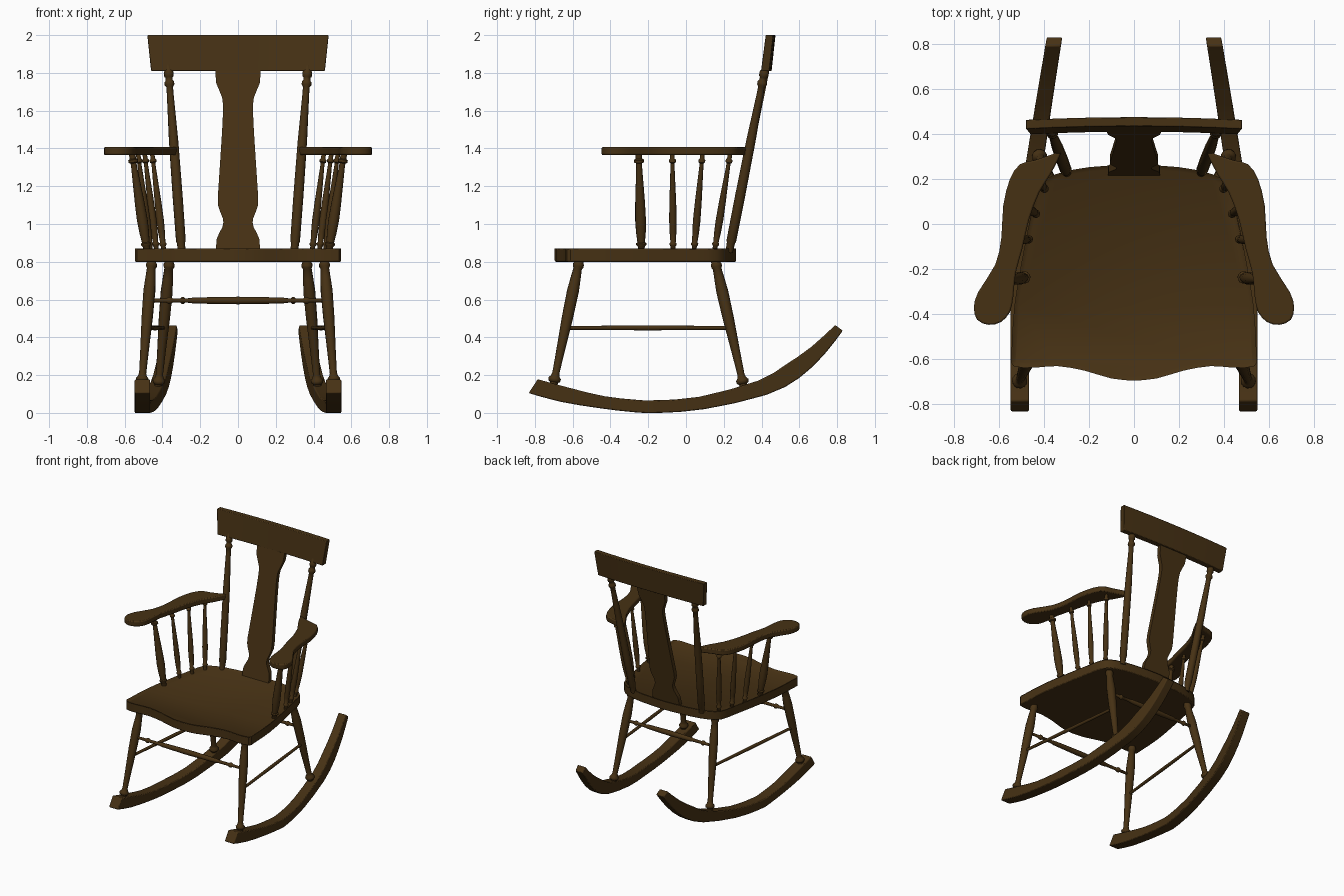
import bpy, bmesh, math
from mathutils import Vector

if "Cube" in bpy.data.objects:
    bpy.data.objects.remove(bpy.data.objects["Cube"])

wood = bpy.data.materials.new("dark brown wood")
wood.diffuse_color = (0.062, 0.031, 0.007, 1)
wood.use_nodes = True
wood.node_tree.nodes["Principled BSDF"].inputs["Base Color"].default_value = wood.diffuse_color


def finish(name, bm, mirror=False, bevel=0, angle=35):
    """Turn a bmesh into a named object, optionally bevelled and mirrored over x."""
    bmesh.ops.recalc_face_normals(bm, faces=bm.faces)
    me = bpy.data.meshes.new(name)
    bm.to_mesh(me)
    bm.free()
    me.materials.append(wood)
    ob = bpy.data.objects.new(name, me)
    bpy.context.collection.objects.link(ob)
    bpy.ops.object.select_all(action='DESELECT')
    ob.select_set(True)
    bpy.context.view_layer.objects.active = ob
    bpy.ops.object.shade_smooth_by_angle(angle=math.radians(angle))
    if bevel:
        b = ob.modifiers.new("bevel", 'BEVEL')
        b.width, b.segments, b.limit_method = bevel, 2, 'ANGLE'
        b.angle_limit = math.radians(50)
    if mirror:
        ob.modifiers.new("mirror", 'MIRROR')
    return ob


def loft(bm, rings):
    """Skin a list of closed rings and cap both ends."""
    vs = [[bm.verts.new(p) for p in r] for r in rings]
    n = len(vs[0])
    for a, b in zip(vs, vs[1:]):
        for i in range(n):
            j = (i + 1) % n
            bm.faces.new((a[i], a[j], b[j], b[i]))
    bm.faces.new(vs[0])
    return bm.faces.new(vs[-1])


def turned(name, p0, p1, profile, mirror=True, segs=12):
    """Lathe-turned part from p0 to p1; profile = (fraction, radius) pairs."""
    p0, p1 = Vector(p0), Vector(p1)
    q = (p1 - p0).to_track_quat('Z', 'Y')
    rings = []
    for t, r in profile:
        c = p0.lerp(p1, t)
        rings.append([c + q @ Vector((r * math.cos(a), r * math.sin(a), 0))
                      for a in (2 * math.pi * k / segs for k in range(segs))])
    bm = bmesh.new()
    loft(bm, rings)
    return finish(name, bm, mirror, angle=50)


def smooth(pts, n=3, closed=True):
    """Catmull-Rom subdivision of a 2D outline."""
    v = [Vector(p) for p in pts]
    out, m = [], len(v)
    for i in range(m if closed else m - 1):
        g = (lambda k: v[k % m]) if closed else (lambda k: v[max(0, min(m - 1, k))])
        a, b, c, d = g(i - 1), g(i), g(i + 1), g(i + 2)
        for s in range(n):
            t = s / n
            out.append(0.5 * (2 * b + (c - a) * t + (2 * a - 5 * b + 4 * c - d) * t * t
                              + (3 * b - a - 3 * c + d) * t ** 3))
    return out if closed else out + [v[-1]]


# seat: wavy front edge, shallow dished top
half = smooth([(0, -.695), (.1, -.685), (.22, -.65), (.34, -.63), (.44, -.637), (.535, -.63),
               (.543, -.57), (.53, -.36), (.495, -.15), (.455, .05), (.425, .165), (.35, .22),
               (.2, .252), (0, .265)], 2, closed=False)
outline = half + [Vector((-p.x, p.y)) for p in half[-2:0:-1]]
bm = bmesh.new()
top = loft(bm, [[(p.x, p.y, z) for p in outline] for z in (.80, .87)])
bmesh.ops.inset_region(bm, faces=[top], thickness=.05)
bmesh.ops.inset_region(bm, faces=[top], thickness=.02, depth=-.012)
finish("seat", bm, bevel=.006)

# rockers: bottom and top edge of the curved runner, bending inward to the back
bottom = smooth([(-.833, .105), (-.67, .06), (-.46, .025), (-.27, .003), (-.14, 0), (.1, .02),
                 (.425, .095), (.6, .185), (.733, .31), (.83, .435)], 2, closed=False)
upper = smooth([(-.785, .178), (-.6, .128), (-.43, .088), (-.27, .07), (-.165, .067), (.07, .085),
                (.38, .17), (.52, .25), (.664, .35), (.79, .465)], 2, closed=False)


def rocker_x(y):
    return .506 - .154 * max(0, (y + .2) / 1.03) ** 1.1


rings = []
for b, t in zip(bottom, upper):
    w = .041 - .008 * max(0, b.x)
    xb, xt = rocker_x(b.x), rocker_x(t.x)
    rings.append([(xb - w, b.x, b.y), (xb + w, b.x, b.y), (xt + w, t.x, t.y), (xt - w, t.x, t.y)])
bm = bmesh.new()
loft(bm, rings)
finish("rocker", bm, True, bevel=.006)

# legs
leg = [(0, .02), (.06, .022), (.07, .032), (.09, .034), (.105, .024), (.13, .019), (.3, .023),
       (.55, .03), (.75, .032), (.85, .027), (.92, .023), (.935, .029), (.955, .029), (.965, .024), (1, .024)]
front_top, front_bot = Vector((.455, -.562, .82)), Vector((.512, -.708, .12))
back_top, back_bot = Vector((.362, .152, .82)), Vector((.424, .312, .11))
turned("front_leg", front_bot, front_top, leg)
turned("back_leg", back_bot, back_top, leg)


def on_leg(bot, top, z):
    return bot.lerp(top, (z - bot.z) / (top.z - bot.z))


# stretchers
turned("side_stretcher", on_leg(front_bot, front_top, .45), on_leg(back_bot, back_top, .45),
       [(0, .010), (.5, .013), (1, .010)])
cross = [(0, .009), (.1, .011), (.11, .018), (.125, .018), (.135, .011), (.23, .012), (.25, .016), (.5, .02)]
cross += [(1 - t, r) for t, r in cross[-2::-1]]
for nm, b, t in (("front_stretcher", front_bot, front_top), ("back_stretcher", back_bot, back_top)):
    p = on_leg(b, t, .595)
    turned(nm, (-p.x, p.y, p.z), p, cross, mirror=False)

# arms
arm = smooth([(.32, .325), (.36, .31), (.44, .283), (.505, .265), (.55, .2), (.58, .08), (.588, -.06),
              (.615, -.18), (.69, -.30), (.71, -.37), (.695, -.425), (.645, -.447), (.59, -.435),
              (.55, -.39), (.535, -.32), (.525, -.22), (.495, -.11), (.465, .02), (.42, .14), (.37, .22)], 2)
bm = bmesh.new()
loft(bm, [[(p.x, p.y, z) for p in arm] for z in (1.365, 1.407)])
finish("arm", bm, True, bevel=.008)

# arm spindles, the front one is a thicker post
spindle = [(0, .012), (.06, .013), (.075, .019), (.09, .019), (.1, .014), (.2, .018), (.32, .02),
           (.5, .018), (.85, .011), (.89, .011), (.9, .018), (.925, .018), (.935, .012), (1, .012)]
spots = [((.48, -.236), (.562, -.25), 1.45), ((.462, -.068), (.53, -.072), 1),
         ((.43, .042), (.495, .088), 1), ((.392, .15), (.455, .235), 1)]
for i, (b, t, s) in enumerate(spots):
    turned("arm_post" if i == 0 else f"arm_spindle_{i}", (*b, .85), (*t, 1.38),
           [(f, r * s) for f, r in spindle])

# back posts
turned("back_post", (.298, .228, .85), (.37, .422, 1.84),
       [(0, .02), (.05, .022), (.06, .026), (.3, .027), (.6, .025), (.85, .018), (.885, .018), (.895, .026),
        (.91, .026), (.92, .019), (.935, .019), (.94, .025), (.965, .025), (.975, .018), (1, .018)])

# back splat: vase outline leaning back with the posts
right = smooth([(.115, .86), (.112, .925), (.082, .985), (.08, 1.03), (.106, 1.1), (.103, 1.2), (.09, 1.4),
                (.08, 1.58), (.084, 1.67), (.115, 1.745), (.12, 1.83)], 2, closed=False)


def lean(z):
    return .232 + .195 * (z - .86) / .96


bm = bmesh.new()
loft(bm, [[(s * p.x, lean(p.y) + d, p.y) for s, d in ((-1, -.016), (1, -.016), (1, .016), (-1, .016))]
          for p in right])
finish("back_splat", bm)

# top rail: slightly bowed and leaning
rings = []
for i in range(13):
    u = -1 + i / 6
    bow = .012 * (1 - u * u)
    rings.append([(.46 * u, .397 + bow, 1.81), (.48 * u, .422 + bow, 2.0),
                  (.48 * u, .462 + bow, 2.0), (.46 * u, .441 + bow, 1.81)])
bm = bmesh.new()
loft(bm, rings)
finish("top_rail", bm, bevel=.004)
